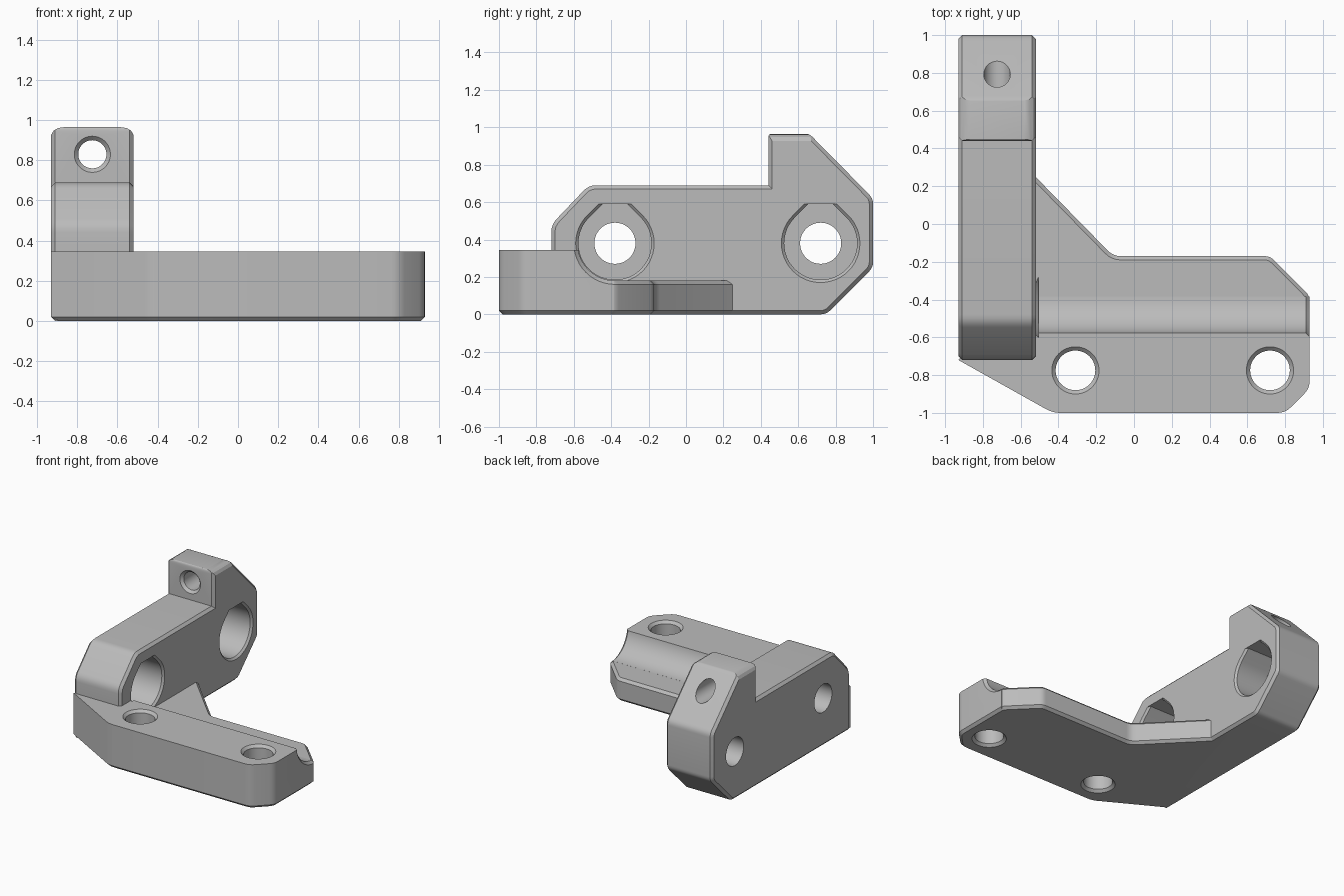
import bpy, bmesh
from math import sin, cos, pi, sqrt
from mathutils import Vector

cube = bpy.data.objects.get("Cube")
if cube:
    bpy.data.objects.remove(cube, do_unlink=True)

grey = bpy.data.materials.new("plain grey")
grey.use_nodes = True
grey.diffuse_color = (0.5, 0.5, 0.5, 1)
grey.node_tree.nodes["Principled BSDF"].inputs["Base Color"].default_value = (0.5, 0.5, 0.5, 1)

# Section coordinates u, v plus the distance w along the chosen axis
PLACE = {"x": lambda u, v, w: (w, u, v),
         "y": lambda u, v, w: (u, w, v),
         "z": lambda u, v, w: (u, v, w)}


def fillet(points, steps=4):
    """Round each (u, v, size) corner; size 0 stays sharp."""
    out = []
    for i, (u, v, size) in enumerate(points):
        p = Vector((u, v))
        if not size:
            out.append(p)
            continue
        a = p + (Vector(points[i - 1][:2]) - p).normalized() * size
        b = p + (Vector(points[(i + 1) % len(points)][:2]) - p).normalized() * size
        for k in range(steps + 1):
            t = k / steps
            out.append(a * (1 - t) ** 2 + p * 2 * t * (1 - t) + b * t * t)
    return out


def loft(name, axis, rings, chamfer_at=(), chamfer=0.02):
    """Solid through rings [(w, points)], chamfered round the caps listed."""
    bm = bmesh.new()
    loops = [[bm.verts.new(PLACE[axis](u, v, w)) for u, v in pts] for w, pts in rings]
    n = len(loops[0])
    for low, high in zip(loops, loops[1:]):
        for i in range(n):
            j = (i + 1) % n
            bm.faces.new((low[i], low[j], high[j], high[i]))
    caps = [bm.faces.new(loops[0][::-1]), bm.faces.new(loops[-1])]
    bmesh.ops.recalc_face_normals(bm, faces=bm.faces)
    edges = [e for c in chamfer_at for e in caps[c].edges]
    if edges:
        bmesh.ops.bevel(bm, geom=edges, offset=chamfer, segments=1,
                        affect="EDGES", clamp_overlap=False)
    mesh = bpy.data.meshes.new(name)
    bm.to_mesh(mesh)
    bm.free()
    mesh.materials.append(grey)
    obj = bpy.data.objects.new(name, mesh)
    bpy.context.collection.objects.link(obj)
    return obj


def prism(name, axis, points, lo, hi, chamfer_at=()):
    pts = fillet(points)
    return loft(name, axis, [(lo, pts), (hi, pts)], chamfer_at)


def circle(cu, cv, r, n=48):
    return [(cu + r * cos(2 * pi * i / n), cv + r * sin(2 * pi * i / n)) for i in range(n)]


def flat_top_bore(cu, cv, r, n=36, top=0.21):
    """Circle whose upper part runs at 45 degrees up to a flat roof."""
    arc = [pi * (0.75 + 1.5 * i / n) for i in range(n + 1)]
    half = r * sqrt(2) - top
    return ([(cu + r * cos(a), cv + r * sin(a)) for a in arc]
            + [(cu + half, cv + top), (cu - half, cv + top)])


def hole(name, axis, section, cu, cv, stations):
    return loft(name, axis, [(w, section(cu, cv, r)) for w, r in stations])


def combine(body, other, operation):
    mod = body.modifiers.new(operation, "BOOLEAN")
    mod.operation, mod.solver, mod.object = operation, "EXACT", other
    bpy.context.view_layer.objects.active = body
    bpy.ops.object.modifier_apply(modifier=mod.name)
    bpy.data.objects.remove(other, do_unlink=True)


# Upright side wall with raised rear tab
bracket = prism("bracket", "x", [
    (-0.72, 0, 0), (0.75, 0, 0.03), (1, 0.25, 0.03), (1, 0.62, 0.03),
    (0.655, 0.97, 0.03), (0.44, 0.97, 0.028), (0.44, 0.69, 0),
    (-0.52, 0.69, 0.04), (-0.72, 0.48, 0.04)], -0.93, -0.52, (0, 1))
rounding = prism("tab_rounding", "y", [
    (-0.935, -0.1, 0), (-0.515, -0.1, 0), (-0.515, 0.965, 0.07),
    (-0.935, 0.965, 0.07)], -1.1, 1.1)
combine(bracket, rounding, "INTERSECT")

# Tall front half of the foot
front_foot = prism("front_foot", "z", [
    (-0.93, -0.72, 0), (-0.43, -1, 0.04), (0.8, -1, 0.04), (0.93, -0.87, 0.04),
    (0.93, -0.385, 0), (-0.8, -0.385, 0), (-0.8, -0.6, 0)], 0, 0.345, (0,))

# Low rear half of the foot with diagonal gusset
rear_foot = prism("rear_foot", "z", [
    (0.93, -0.5, 0), (0.93, -0.38, 0.03), (0.72, -0.17, 0.03), (-0.11, -0.17, 0.04),
    (-0.6, 0.33, 0), (-0.6, -0.5, 0)], 0, 0.18, (0, 1))
combine(front_foot, rear_foot, "UNION")
combine(bracket, front_foot, "UNION")

# Tool clearance groove along the foot, flared at the open end
groove = hole("groove", "x", circle, -0.38, 0.38,
              [(-0.53, 0.2), (0.91, 0.2), (0.95, 0.24)])
combine(bracket, groove, "DIFFERENCE")

# Counterbored holes through the wall
for y in (-0.38, 0.72):
    combine(bracket, hole("counterbore", "x", flat_top_bore, y, 0.38,
            [(-0.79, 0.195), (-0.535, 0.195), (-0.505, 0.225)]), "DIFFERENCE")
    combine(bracket, hole("wall_hole", "x", circle, y, 0.38,
            [(-1, 0.11), (-0.7, 0.11)]), "DIFFERENCE")

# Countersunk holes down through the foot
for x in (-0.31, 0.72):
    combine(bracket, hole("foot_hole", "z", circle, x, -0.775,
            [(-0.02, 0.145), (0.02, 0.105), (0.325, 0.105), (0.365, 0.145)]), "DIFFERENCE")

# Hole through the tab
combine(bracket, hole("tab_hole", "y", circle, -0.725, 0.83,
        [(0.42, 0.11), (0.46, 0.07), (1.1, 0.07)]), "DIFFERENCE")

bpy.ops.object.select_all(action="DESELECT")
bracket.select_set(True)
bpy.context.view_layer.objects.active = bracket
bpy.ops.object.shade_smooth_by_angle(angle=pi / 7)
